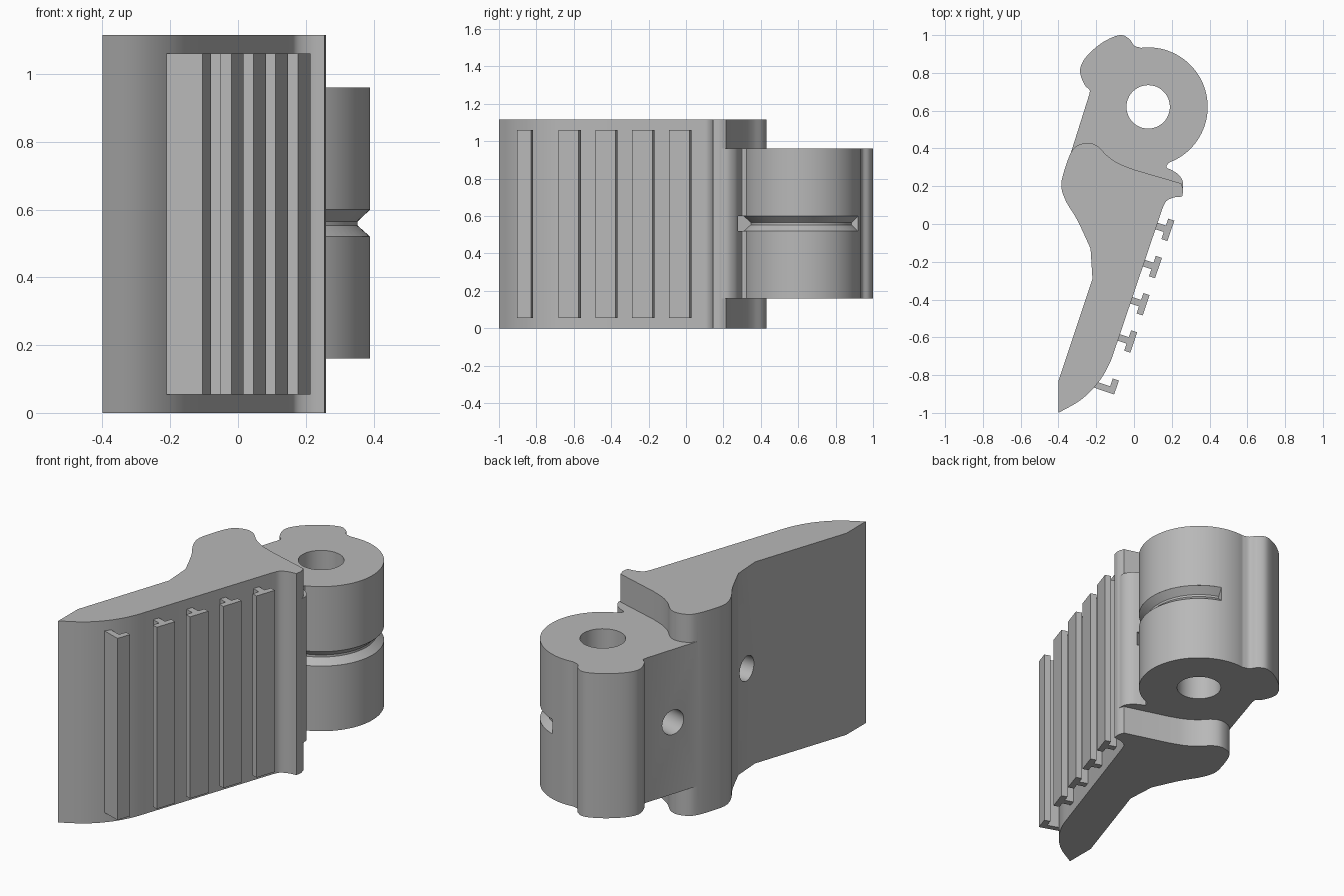
import bpy
import bmesh
from math import cos, sin, radians
from mathutils import Vector

cube = bpy.data.objects.get("Cube")
if cube:
    bpy.data.objects.remove(cube, do_unlink=True)

grey = bpy.data.materials.new("plain_grey")
grey.use_nodes = True
colour = (0.48, 0.48, 0.48, 1)
grey.diffuse_color = colour
grey.node_tree.nodes["Principled BSDF"].inputs["Base Color"].default_value = colour


def loft(name, rings):
    """Closed solid through a list of matching cross-sections."""
    bm = bmesh.new()
    loops = [[bm.verts.new(p) for p in ring] for ring in rings]
    for a, b in zip(loops, loops[1:]):
        for i in range(len(a)):
            j = (i + 1) % len(a)
            bm.faces.new((a[i], a[j], b[j], b[i]))
    bm.faces.new(loops[0])
    bm.faces.new(loops[-1])
    bmesh.ops.recalc_face_normals(bm, faces=bm.faces)
    mesh = bpy.data.meshes.new(name)
    bm.to_mesh(mesh)
    bm.free()
    mesh.materials.append(grey)
    obj = bpy.data.objects.new(name, mesh)
    bpy.context.collection.objects.link(obj)
    return obj


def extrude(name, outline, z0, z1):
    return loft(name, [[(x, y, z) for x, y in outline] for z in (z0, z1)])


def smooth_run(points, steps=6):
    """Curve passing through the points; two points stay a straight line."""
    if len(points) == 2:
        return points
    p = [Vector(q) for q in points]
    p = [2 * p[0] - p[1]] + p + [2 * p[-1] - p[-2]]
    out = []
    for a, b, c, d in zip(p, p[1:], p[2:], p[3:]):
        for k in range(steps):
            t = k / steps
            v = (2 * b + (c - a) * t + (2 * a - 5 * b + 4 * c - d) * t * t
                 + (3 * b - a - 3 * c + d) * t ** 3) / 2
            out.append(tuple(v))
    return out + [points[-1]]


def outline(*runs):
    pts = []
    for run in runs:
        for p in smooth_run(run):
            if not pts or (Vector(p) - Vector(pts[-1])).length > 0.002:
                pts.append(p)
    if (Vector(pts[0]) - Vector(pts[-1])).length < 0.002:
        pts.pop()
    return pts


def arc(centre, r, a0, a1, n):
    return [(centre[0] + r * cos(radians(a0 + (a1 - a0) * i / n)),
             centre[1] + r * sin(radians(a0 + (a1 - a0) * i / n))) for i in range(n + 1)]


def boolean(target, tool, operation):
    mod = target.modifiers.new(operation, "BOOLEAN")
    mod.operation, mod.solver, mod.object = operation, "EXACT", tool
    bpy.context.view_layer.objects.active = target
    bpy.ops.object.modifier_apply(modifier=mod.name)
    bpy.data.objects.remove(tool, do_unlink=True)


# Grip blade
body = extrude("grip_and_hinge", outline(
    [(-0.40, -1.0), (-0.40, -0.83)],
    [(-0.40, -0.83), (-0.22, -0.29)],
    [(-0.22, -0.29), (-0.23, -0.13)],
    [(-0.23, -0.13), (-0.30, 0.02), (-0.36, 0.12), (-0.385, 0.20), (-0.37, 0.28),
     (-0.335, 0.375), (-0.30, 0.415), (-0.24, 0.43), (-0.19, 0.41), (-0.14, 0.36),
     (-0.08, 0.32), (0.0, 0.288)],
    [(0.0, 0.288), (0.25, 0.215)],
    [(0.25, 0.215), (0.26, 0.18), (0.255, 0.145)],
    [(0.255, 0.145), (0.21, 0.14), (0.17, 0.12), (0.15, 0.08)],
    [(0.15, 0.08), (-0.09, -0.63)],
    [(-0.09, -0.63), (-0.13, -0.74), (-0.19, -0.84), (-0.28, -0.93), (-0.40, -1.0)],
), 0, 1.115)

# Hinge barrel with its rounded side lobe
HUB = (0.075, 0.62)
MID = 0.557
barrel = extrude("barrel", outline(
    arc(HUB, 0.315, -70, 97, 24),
    [(0.036, 0.933), (0.0, 0.945), (-0.025, 0.98), (-0.075, 1.0), (-0.16, 0.965),
     (-0.24, 0.90), (-0.28, 0.84), (-0.283, 0.79), (-0.26, 0.735), (-0.235, 0.71),
     (-0.237, 0.685)],
    [(-0.237, 0.685), (-0.335, 0.375)],
    [(-0.335, 0.375), (-0.22, 0.12)],
    [(-0.22, 0.12), (0.15, 0.16)],
    [(0.15, 0.16), (0.258, 0.18)],
    [(0.258, 0.18), (0.258, 0.225), (0.235, 0.262), (0.20, 0.285), (0.172, 0.30),
     (0.183, 0.324)],
), 0.16, 0.96)
boolean(body, barrel, "UNION")

# Pin bore
boolean(body, extrude("bore_cutter", arc(HUB, 0.115, 0, 352.5, 47), -0.2, 1.4), "DIFFERENCE")

# Groove round the outside of the barrel
section = [(0.278, -0.004), (0.315, -0.037), (0.37, -0.037),
           (0.37, 0.043), (0.315, 0.043), (0.278, 0.008)]
rings = []
for i in range(33):
    a = radians(-80 + 152 * i / 32)
    rings.append([(HUB[0] + r * cos(a), HUB[1] + r * sin(a), MID + h) for r, h in section])
boolean(body, loft("groove_cutter", rings), "DIFFERENCE")


# Blind round holes in the plain side
def blind_hole(x, y, normal, depth):
    n = Vector((*normal, 0)).normalized()
    side = Vector((-n.y, n.x, 0))
    start = Vector((x, y, MID))
    circle = arc((0, 0), 0.068, 0, 348.75, 31)
    rings = [[start + n * d + side * u + Vector((0, 0, v)) for u, v in circle]
             for d in (-0.15, depth)]
    boolean(body, loft("hole_cutter", rings), "DIFFERENCE")


blind_hole(-0.288, 0.525, (0.953, -0.30), 0.26)
blind_hole(-0.225, -0.21, (1, -0.06), 0.2)

bpy.ops.object.select_all(action="DESELECT")
body.select_set(True)
bpy.context.view_layer.objects.active = body
bpy.ops.object.shade_smooth_by_angle(angle=radians(30))

# T-shaped ribs along the gripping side, the last one L-shaped
along = Vector((0.32, 0.947))
out = Vector((0.947, -0.32))


def rib(name, centre, cap, stem, root):
    shape = [(root, stem[0]), (-0.017, stem[0]), (-0.017, cap[0]), (0.017, cap[0]),
             (0.017, cap[1]), (-0.017, cap[1]), (-0.017, stem[1]), (root, stem[1])]
    pts = []
    for n, t in shape:
        p = tuple(Vector(centre) + out * n + along * t)
        if p not in pts:
            pts.append(p)
    extrude(name, pts, 0.055, 1.06)


for i in range(4):
    rib(f"grip_rib_{i + 1}", (0.179 - 0.0655 * i, -0.031 - 0.197 * i),
        (-0.057, 0.057), (-0.018, 0.018), -0.08)
rib("grip_rib_5", (-0.109, -0.861), (-0.038, 0.04), (-0.038, -0.004), -0.095)
